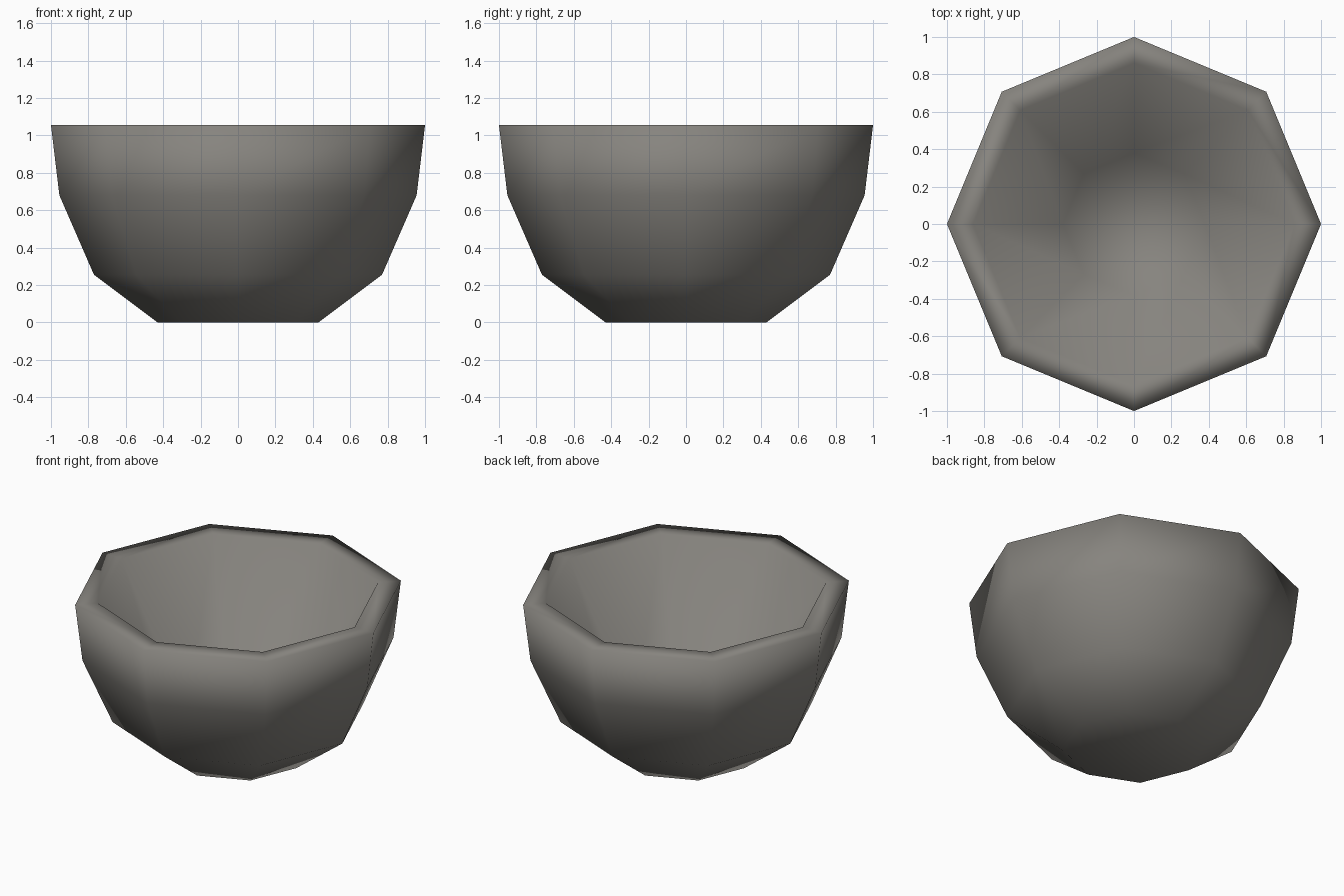
import bpy, bmesh, math

if "Cube" in bpy.data.objects:
    bpy.data.objects.remove(bpy.data.objects["Cube"])

SIDES = 8
# Closed half-section (radius, height): outer wall, flat lip, inner slope to floor
PROFILE = [(0.43, 0.0), (0.77, 0.255), (0.955, 0.68), (1.0, 1.055),
           (0.86, 1.055), (0.38, 0.13)]


def ring(bm, radius, height):
    return [bm.verts.new((radius * math.cos(2 * math.pi * i / SIDES),
                          radius * math.sin(2 * math.pi * i / SIDES), height))
            for i in range(SIDES)]


# Stone colour
stone = bpy.data.materials.new("warm_grey_stone")
stone.diffuse_color = (0.24, 0.23, 0.21, 1.0)
stone.use_nodes = True
stone.node_tree.nodes["Principled BSDF"].inputs["Base Color"].default_value = stone.diffuse_color

# Bowl: octagonal lathe with closed underside and floor
bm = bmesh.new()
rings = [ring(bm, r, z) for r, z in PROFILE]
for low, high in zip(rings, rings[1:]):
    for i in range(SIDES):
        j = (i + 1) % SIDES
        bm.faces.new((low[i], low[j], high[j], high[i]))
bm.faces.new(rings[0][::-1])
bm.faces.new(rings[-1])
bmesh.ops.recalc_face_normals(bm, faces=bm.faces)

# Smooth over every edge, including the lip
for f in bm.faces:
    f.smooth = True
mesh = bpy.data.meshes.new("bowl")
bm.to_mesh(mesh)
bm.free()
mesh.materials.append(stone)
bowl = bpy.data.objects.new("bowl", mesh)
bpy.context.collection.objects.link(bowl)
